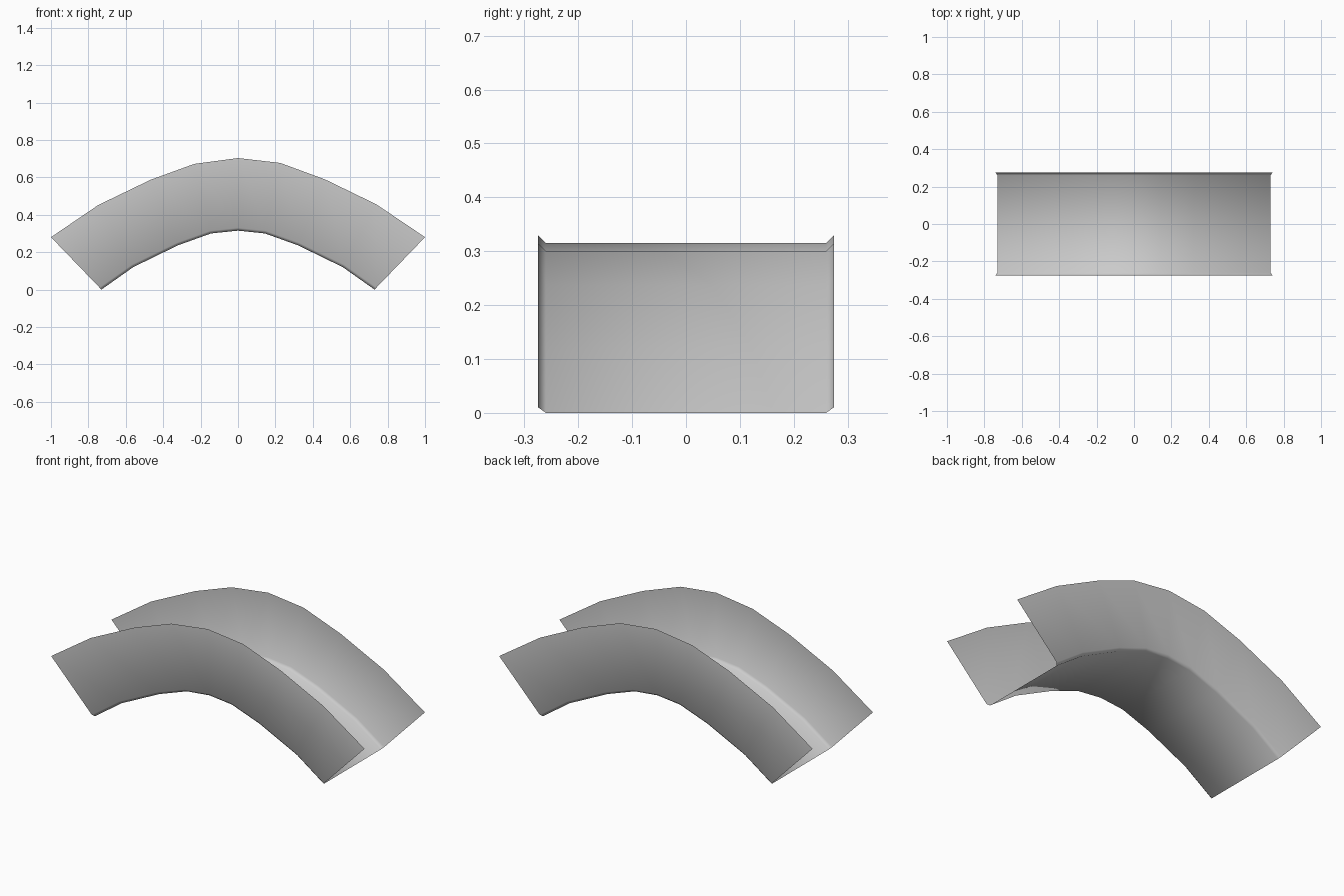
import bpy
import bmesh
from mathutils import Vector

cube = bpy.data.objects.get("Cube")
if cube:
    bpy.data.objects.remove(cube, do_unlink=True)

# Plain grey sheet material
grey = bpy.data.materials.new("plain grey")
grey.use_nodes = True
colour = (0.6, 0.6, 0.6, 1)
grey.diffuse_color = colour
grey.node_tree.nodes["Principled BSDF"].inputs["Base Color"].default_value = colour

# Side profiles (x, z) of the channel floor and the wall rims
floor_half = [(0.73, 0), (0.56, 0.12), (0.32, 0.237), (0.144, 0.3), (0, 0.315)]
floor_arc = [(-x, z) for x, z in floor_half] + floor_half[-2::-1]
rim_arc = [(-1, 0.28), (-0.747, 0.452), (-0.467, 0.587), (-0.233, 0.672), (0, 0.703),
           (0.226, 0.677), (0.465, 0.589), (0.739, 0.456), (1, 0.28)]
half_width = 0.275
chamfer = 0.015

# Arched channel: floor, chamfered corners and two upright walls
bm = bmesh.new()
rows = []
for (fx, fz), (rx, rz) in zip(floor_arc, rim_arc):
    floor, rim = Vector((fx, 0, fz)), Vector((rx, 0, rz))
    foot = floor + (rim - floor).normalized() * chamfer
    section = [(rim, -half_width), (foot, -half_width), (floor, chamfer - half_width),
               (floor, half_width - chamfer), (foot, half_width), (rim, half_width)]
    rows.append([bm.verts.new((p.x, y, p.z)) for p, y in section])
for a, b in zip(rows, rows[1:]):
    for i in range(len(a) - 1):
        face = bm.faces.new((a[i], a[i + 1], b[i + 1], b[i]))
        face.smooth = True
bmesh.ops.reverse_faces(bm, faces=bm.faces[:])
bm.normal_update()

mesh = bpy.data.meshes.new("arched_channel")
bm.to_mesh(mesh)
bm.free()
mesh.materials.append(grey)
channel = bpy.data.objects.new("arched_channel", mesh)
bpy.context.collection.objects.link(channel)
